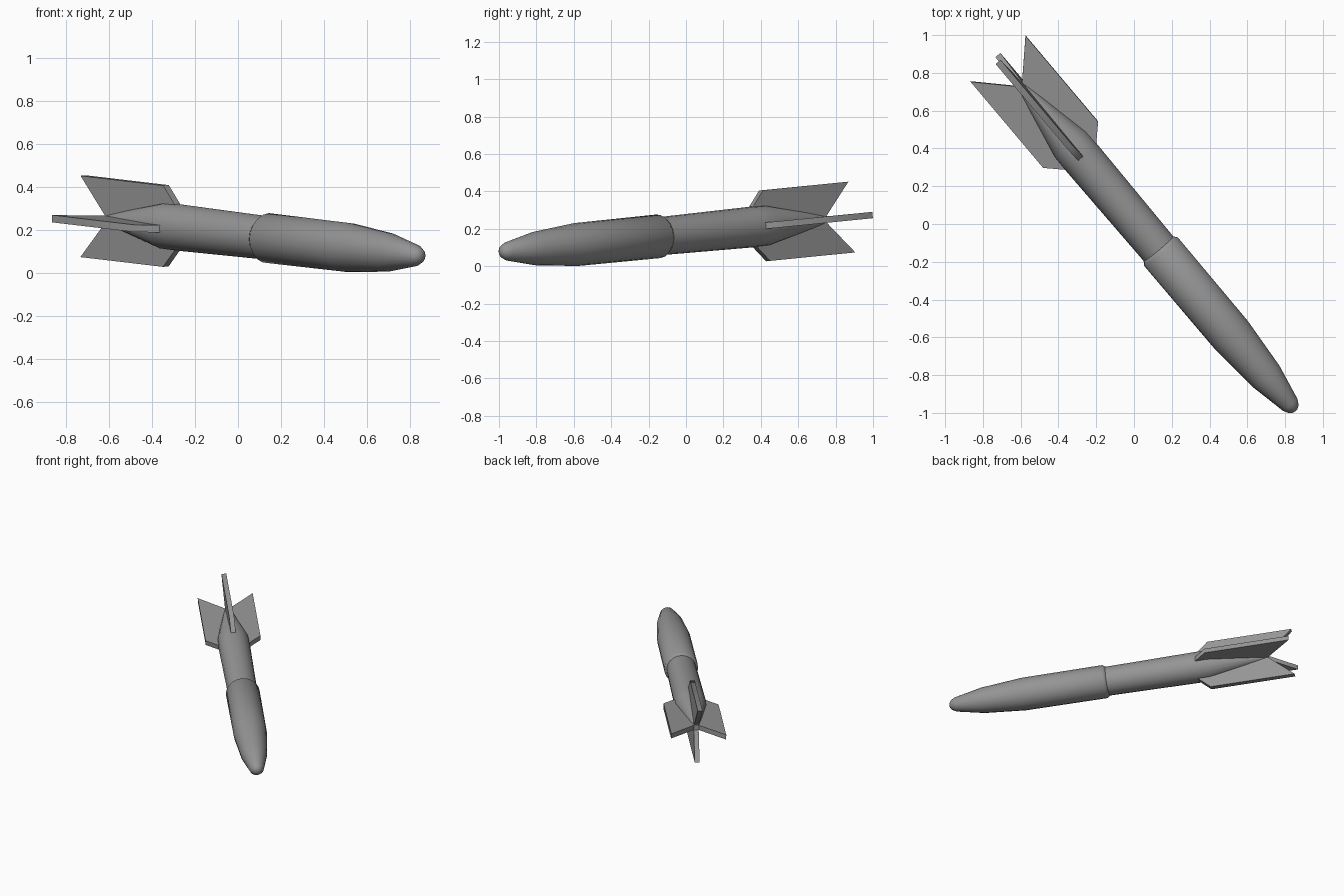
import bpy, bmesh, math
from mathutils import Matrix, Vector

if "Cube" in bpy.data.objects:
    bpy.data.objects.remove(bpy.data.objects["Cube"])

# Local frame: +X runs forward along the axis, origin at the body joint
forward = Vector((0.643, -0.762, -0.076)).normalized()
side = Vector((0, 0, 1)).cross(forward).normalized()
up = forward.cross(side)
frame = Matrix((forward, side, up)).transposed().to_4x4()
frame = Matrix.Translation((0.145, -0.149, 0.160)) @ frame @ Matrix.Rotation(math.radians(3.5), 4, 'X')

# Dark grey paint
paint = bpy.data.materials.new("dark_grey")
paint.diffuse_color = (0.3, 0.3, 0.3, 1)
paint.use_nodes = True
paint.node_tree.nodes["Principled BSDF"].inputs["Base Color"].default_value = paint.diffuse_color


def finish(name, bm, matrix):
    bmesh.ops.recalc_face_normals(bm, faces=bm.faces)
    mesh = bpy.data.meshes.new(name)
    bm.to_mesh(mesh)
    bm.free()
    mesh.materials.append(paint)
    ob = bpy.data.objects.new(name, mesh)
    bpy.context.collection.objects.link(ob)
    ob.matrix_world = matrix
    bpy.ops.object.select_all(action='DESELECT')
    ob.select_set(True)
    bpy.context.view_layer.objects.active = ob
    bpy.ops.object.shade_smooth_by_angle(angle=math.radians(60))
    return ob


def lathe(name, profile, sides=20):
    bm = bmesh.new()
    rings = []
    for x, r in profile:
        rings.append([bm.verts.new((x, r * math.cos(a), r * math.sin(a)))
                      for a in (2 * math.pi * i / sides for i in range(sides))])
    for a, b in zip(rings, rings[1:]):
        for i in range(sides):
            j = (i + 1) % sides
            bm.faces.new((a[i], a[j], b[j], b[i]))
    bm.faces.new(rings[0])
    bm.faces.new(rings[-1])
    return finish(name, bm, frame)


def fin(name, angle, thickness=0.034):
    # Swept plate running from the axis to its outer edge
    outline = [(-0.63, 0.07), (-0.664, 0.107), (-0.747, 0.19), (-1.345, 0.19), (-1.165, 0.015)]
    bm = bmesh.new()
    face = bm.faces.new([bm.verts.new((x, -thickness / 2, z)) for x, z in outline])
    ext = bmesh.ops.extrude_face_region(bm, geom=[face])
    moved = [v for v in ext['geom'] if isinstance(v, bmesh.types.BMVert)]
    bmesh.ops.translate(bm, verts=moved, vec=(0, thickness, 0))
    return finish(name, bm, frame @ Matrix.Rotation(angle, 4, 'X'))


# Rear body with tapered tail, slightly narrower at the joint
lathe("rear_body", [(-1.168, 0.022), (-0.75, 0.108), (-0.66, 0.109), (-0.02, 0.102)])

# Front body with lip at the joint and blunt rounded nose
lathe("front_body", [(-0.03, 0.098), (-0.003, 0.117), (0.575, 0.115), (0.865, 0.09),
                     (1.06, 0.05), (1.09, 0.034), (1.103, 0.014)])

# Four tail fins
for i in range(4):
    fin(f"tail_fin_{i + 1}", i * math.pi / 2)
